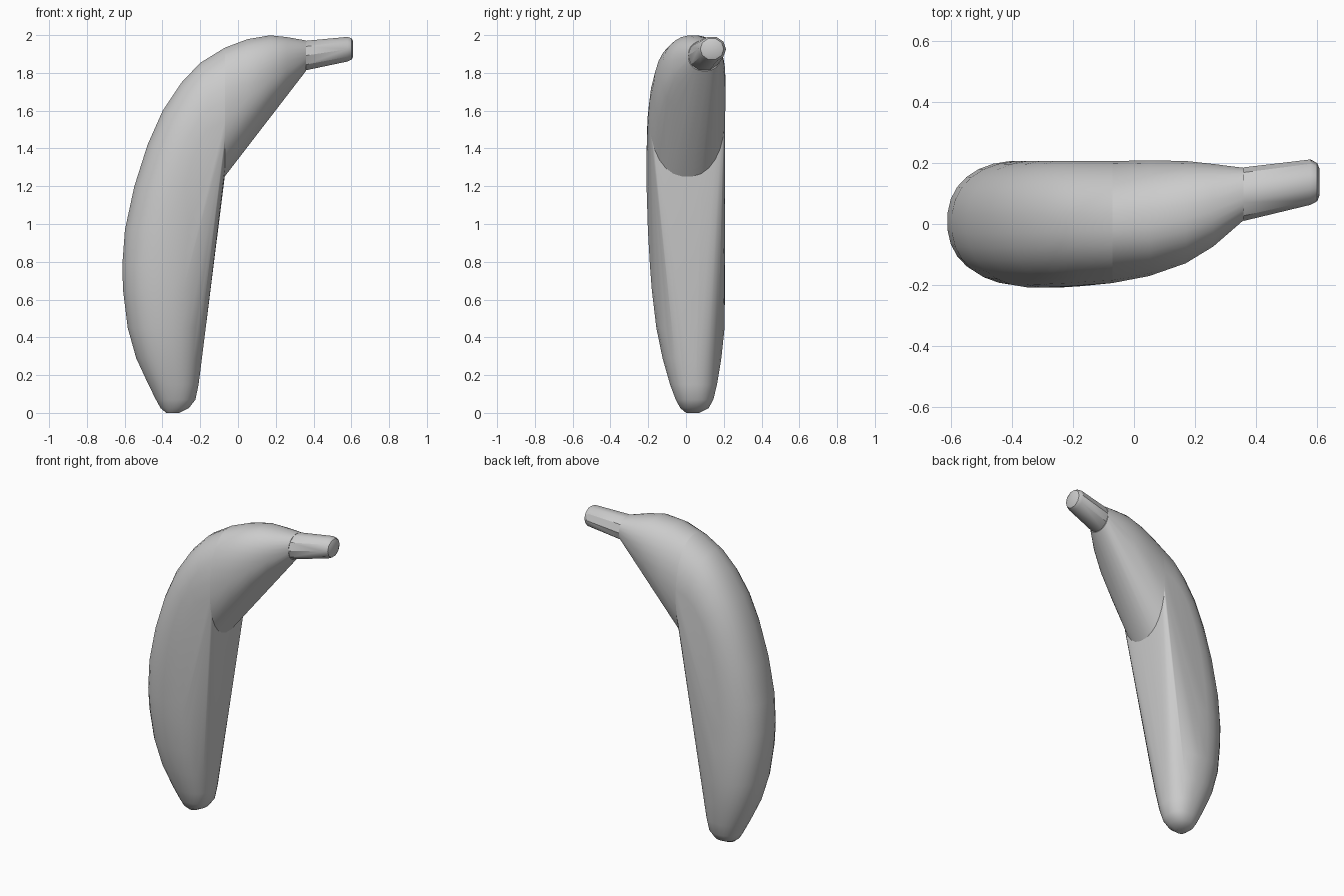
import bpy
import bmesh
from math import cos, sin, pi, radians

cube = bpy.data.objects.get("Cube")
if cube:
    bpy.data.objects.remove(cube)

CUT = -0.07  # plane where lower and upper flesh meet


def power(v, n):
    return (1 if v >= 0 else -1) * abs(v) ** (2 / n)


def ring(outer, inner, y0, y1, sides=28, n=2.25):
    """Rounded section spanning two side-profile points and a depth range."""
    points = []
    for i in range(sides):
        a = 2 * pi * (i + 0.5) / sides
        t = (1 + power(cos(a), n)) / 2
        y = (y0 + y1) / 2 + (y1 - y0) / 2 * power(sin(a), n)
        x = outer[0] + (inner[0] - outer[0]) * t
        z = outer[1] + (inner[1] - outer[1]) * t
        points.append((x, y, z))
    return points


def hull(name, points):
    """Wrap the sections in a convex skin with smooth shading."""
    bm = bmesh.new()
    for p in points:
        bm.verts.new(p)
    bmesh.ops.convex_hull(bm, input=bm.verts[:], use_existing_faces=False)
    loose = [v for v in bm.verts if not v.link_faces]
    bmesh.ops.delete(bm, geom=loose, context="VERTS")
    bmesh.ops.recalc_face_normals(bm, faces=bm.faces[:])
    mesh = bpy.data.meshes.new(name)
    bm.to_mesh(mesh)
    bm.free()
    obj = bpy.data.objects.new(name, mesh)
    bpy.context.collection.objects.link(obj)
    bpy.ops.object.select_all(action="DESELECT")
    obj.select_set(True)
    bpy.context.view_layer.objects.active = obj
    bpy.ops.object.shade_smooth_by_angle(angle=radians(35))
    return obj


# Shared section where the two halves of the flesh meet
joint = ring((CUT, 1.935), (CUT, 1.25), -0.195, 0.208)

# Lower flesh: level sections from the tip, as z, x range, y range
lower = list(joint)
for z, x0, x1, y0, y1 in [
    (0.0, -0.38, -0.31, 0.0, 0.07),
    (0.025, -0.41, -0.26, -0.03, 0.12),
    (0.07, -0.435, -0.225, -0.055, 0.145),
    (0.15, -0.475, -0.208, -0.085, 0.165),
    (0.29, -0.54, -0.19, -0.125, 0.188),
    (0.45, -0.585, -0.17, -0.158, 0.205),
    (0.65, -0.61, -0.145, -0.182, 0.207),
    (0.78, -0.614, -0.13, -0.192, 0.208),
    (0.97, -0.6, -0.105, -0.203, 0.208),
    (1.2, -0.55, -0.077, -0.21, 0.208),
]:
    lower += ring((x0, z), (x1, z), y0, y1)

# Lower flesh: tilted sections following the bend up to the joint
for outer, inner_z, y0 in [
    ((-0.48, 1.42), 1.27, -0.21),
    ((-0.4, 1.6), 1.3, -0.208),
    ((-0.3, 1.75), 1.3, -0.205),
    ((-0.2, 1.855), 1.28, -0.2),
]:
    lower += ring(outer, (CUT, inner_z), y0, 0.208)
hull("lower_flesh", lower)

# Upper flesh: upright sections narrowing toward the stem
upper = list(joint)
for x, z0, z1, y0, y1 in [
    (0.05, 1.43, 1.98, -0.172, 0.21),
    (0.17, 1.585, 2.0, -0.13, 0.208),
    (0.26, 1.7, 1.99, -0.075, 0.198),
    (0.36, 1.81, 1.972, 0.012, 0.185),
]:
    upper += ring((x, z1), (x, z0), y0, y1)
hull("upper_flesh", upper)

# Stem: short faceted stub with a rounded-over end
stem = []
for x, z0, z1, y0, y1 in [
    (0.36, 1.81, 1.974, 0.01, 0.186),
    (0.58, 1.857, 1.994, 0.063, 0.212),
    (0.602, 1.868, 1.985, 0.075, 0.2),
    (0.61, 1.885, 1.968, 0.095, 0.18),
]:
    stem += ring((x, z1), (x, z0), y0, y1, sides=10, n=2)
hull("stem", stem)
